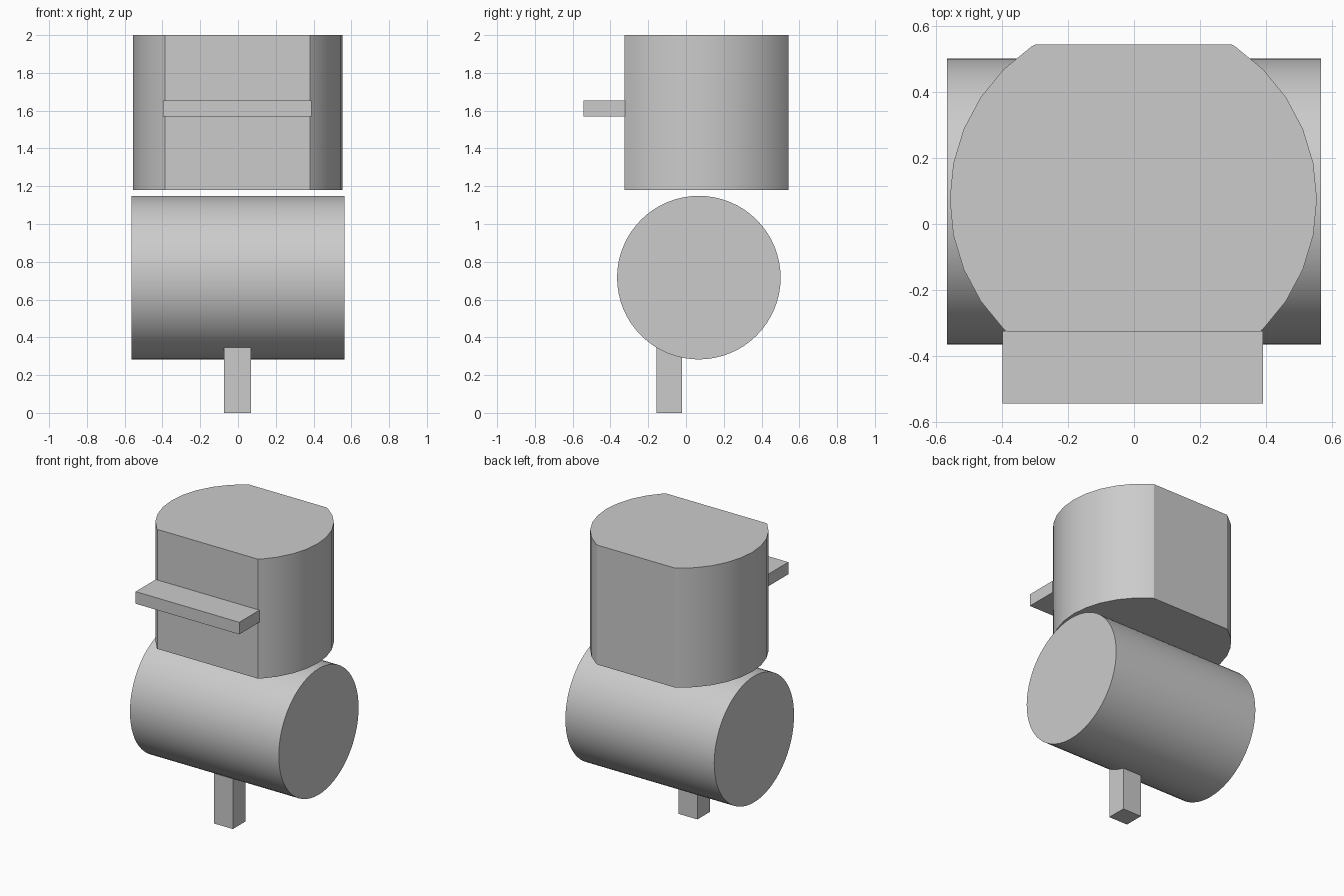
import bpy, bmesh, math
from mathutils import Matrix, Vector

cube = bpy.data.objects.get("Cube")
if cube:
    bpy.data.objects.remove(cube, do_unlink=True)

# Single plain grey
grey = bpy.data.materials.new("light_grey")
grey.use_nodes = True
colour = (0.6, 0.6, 0.6, 1)
grey.diffuse_color = colour
grey.node_tree.nodes["Principled BSDF"].inputs["Base Color"].default_value = colour


def finish(name, bm, smooth=False):
    bmesh.ops.recalc_face_normals(bm, faces=bm.faces[:])
    mesh = bpy.data.meshes.new(name)
    bm.to_mesh(mesh)
    bm.free()
    mesh.materials.append(grey)
    obj = bpy.data.objects.new(name, mesh)
    bpy.context.collection.objects.link(obj)
    if smooth:
        bpy.ops.object.select_all(action="DESELECT")
        obj.select_set(True)
        bpy.context.view_layer.objects.active = obj
        bpy.ops.object.shade_smooth_by_angle(angle=math.radians(25))
    return obj


def box(name, low, high):
    low, high = Vector(low), Vector(high)
    bm = bmesh.new()
    bmesh.ops.create_cube(bm, size=1, matrix=Matrix.Translation((low + high) / 2)
                          @ Matrix.Diagonal((high - low).to_4d()))
    finish(name, bm)


def cylinder(radius, depth, sides, matrix):
    bm = bmesh.new()
    bmesh.ops.create_cone(bm, cap_ends=True, segments=sides, radius1=radius,
                          radius2=radius, depth=depth, matrix=matrix)
    return bm


# Drum lying along x
drum = cylinder(0.433, 1.13, 64, Matrix.Translation((0, 0.068, 0.716))
                @ Matrix.Rotation(math.pi / 2, 4, "Y"))
finish("body_drum", drum, smooth=True)

# Upright head cylinder, sliced flat at the front and the back
head = cylinder(0.555, 0.82, 32, Matrix.Translation((-0.002, 0.075, 1.59)))
for y, side in ((-0.325, -1), (0.543, 1)):
    cut = bmesh.ops.bisect_plane(head, geom=head.verts[:] + head.edges[:] + head.faces[:],
                                 plane_co=(0, y, 0), plane_no=(0, side, 0), clear_outer=True)
    edges = [e for e in cut["geom_cut"] if isinstance(e, bmesh.types.BMEdge)]
    bmesh.ops.holes_fill(head, edges=edges)
finish("head_block", head, smooth=True)

# Flat shelf in front of the head, and the single leg
box("front_shelf", (-0.397, -0.543, 1.57), (0.39, -0.323, 1.653))
box("leg", (-0.073, -0.155, 0), (0.07, -0.02, 0.345))
